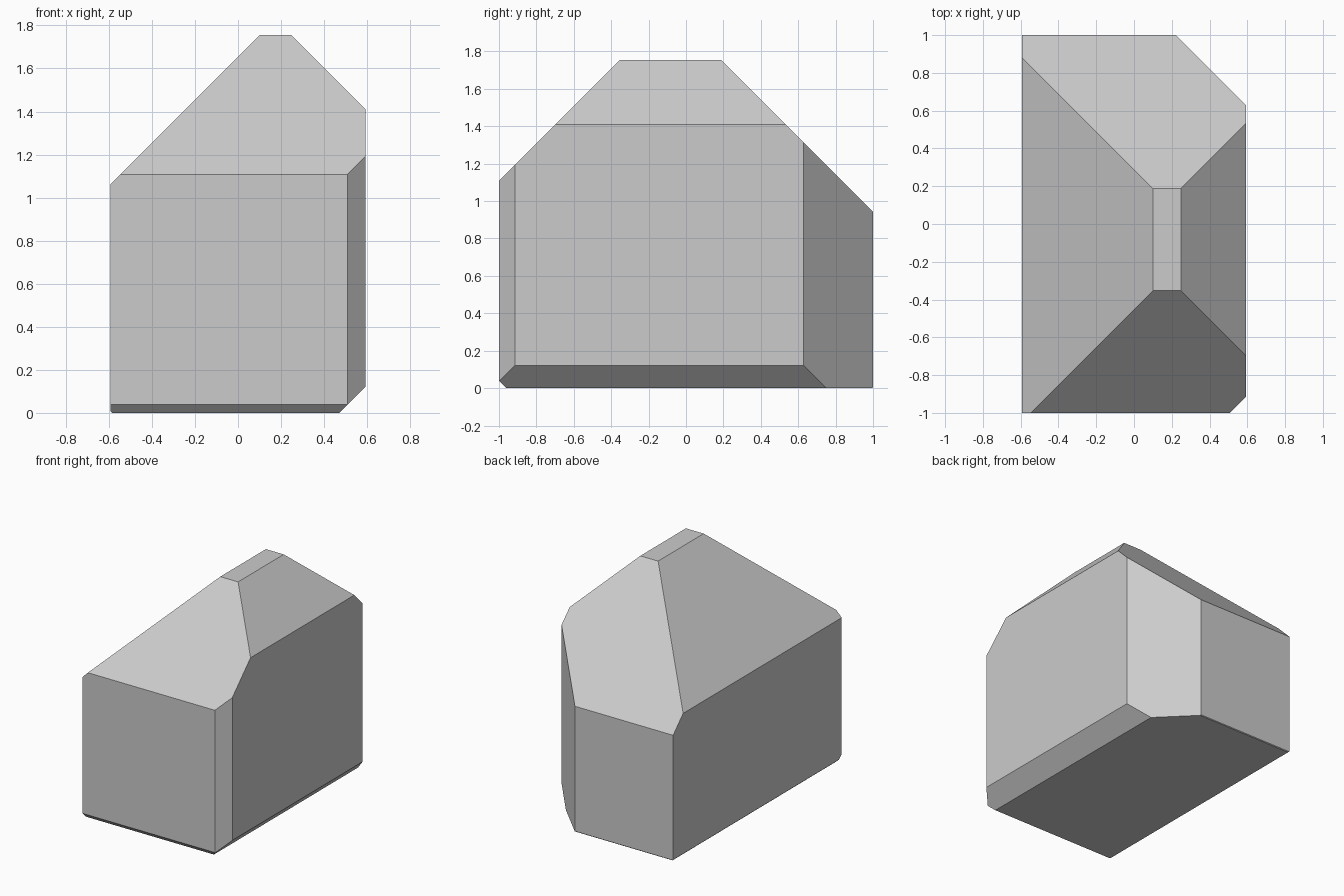
import bpy, bmesh
from mathutils import Vector

if "Cube" in bpy.data.objects:
    bpy.data.objects.remove(bpy.data.objects["Cube"])

W, H = 0.593, 1.755

# Base block
bm = bmesh.new()
bmesh.ops.create_cube(bm, size=1)
for v in bm.verts:
    v.co = Vector((v.co.x * 2 * W, v.co.y * 2, (v.co.z + 0.5) * H))


def chamfer(normal, offset):
    """Slice off everything where normal . p > offset and cap the cut."""
    n = Vector(normal)
    geom = bm.verts[:] + bm.edges[:] + bm.faces[:]
    bmesh.ops.bisect_plane(bm, geom=geom, dist=1e-6, plane_co=n * offset / n.length_squared,
                           plane_no=n, clear_outer=True)
    rim = [e for e in bm.edges if e.is_boundary]
    bmesh.ops.holes_fill(bm, edges=rim, sides=0)


# 45 degree edge cuts: (normal, offset)
cuts = [
    ((-1, 0, 1), 1.655),    # top left
    ((1, 0, 1), 2.003),     # top right
    ((0, -1, 1), 2.108),    # top front
    ((0, 1, 1), 1.943),     # top back
    ((1, -1, 0), 1.508),    # front right corner
    ((1, 1, 0), 1.222),     # back right corner
    ((1, 0, -1), 0.472),    # bottom right
    ((0, -1, -1), 0.96),    # bottom front
    ((-1, 0, -1), 0.585),   # bottom left
    ((0, 1, -1), 0.995),    # bottom back
]
for normal, offset in cuts:
    chamfer(normal, offset)

bmesh.ops.recalc_face_normals(bm, faces=bm.faces[:])
mesh = bpy.data.meshes.new("chamfered_block")
bm.to_mesh(mesh)
bm.free()
bpy.context.collection.objects.link(bpy.data.objects.new("chamfered_block", mesh))
